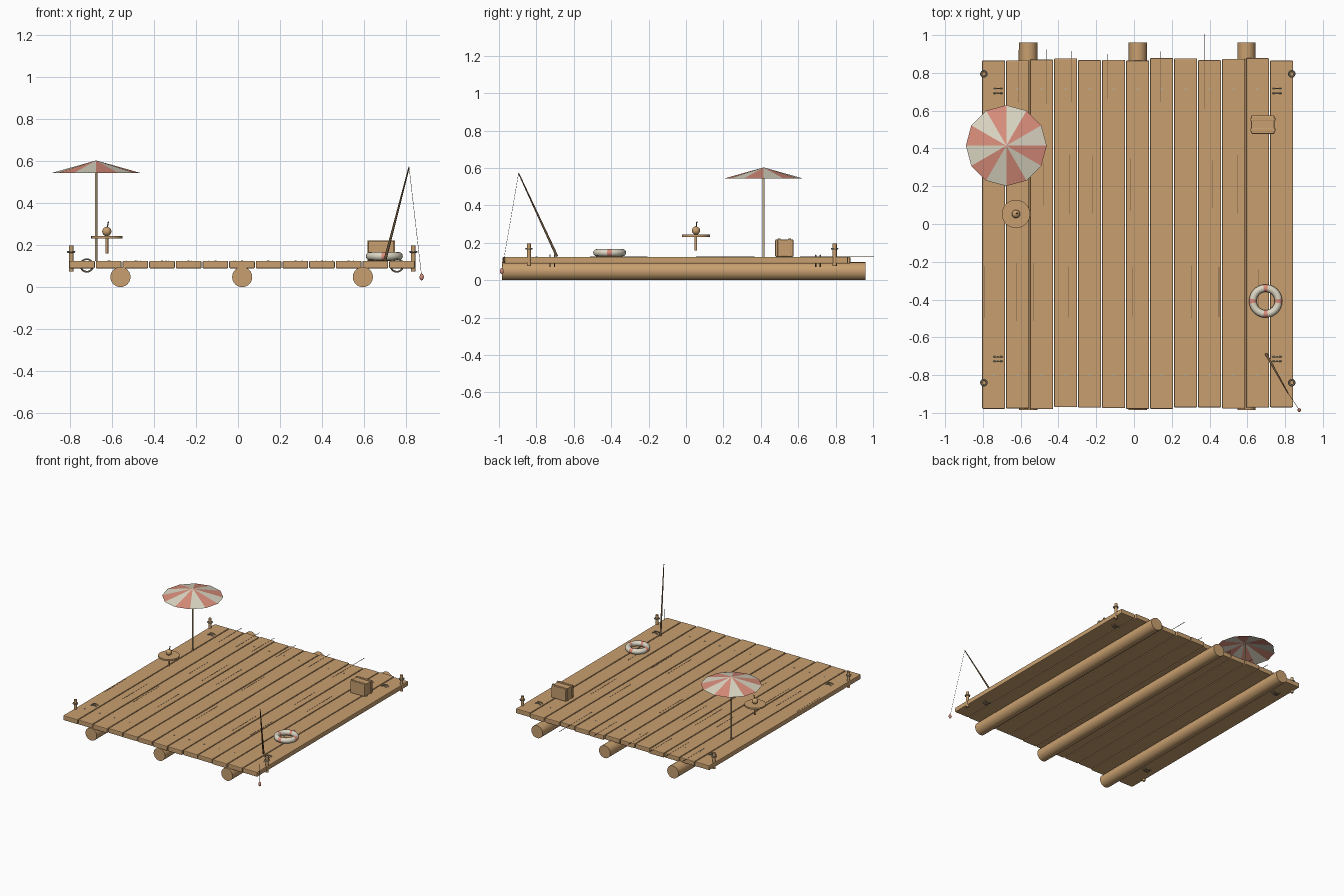
import bpy, bmesh, math, random
from mathutils import Vector

if "Cube" in bpy.data.objects:
    bpy.data.objects.remove(bpy.data.objects["Cube"], do_unlink=True)
random.seed(4)


def material(name, r, g, b):
    m = bpy.data.materials.new(name)
    m.use_nodes = True
    m.diffuse_color = (r, g, b, 1)
    bsdf = next(n for n in m.node_tree.nodes if n.type == 'BSDF_PRINCIPLED')
    bsdf.inputs["Base Color"].default_value = (r, g, b, 1)
    return m


WOOD = material("wood", 0.58, 0.35, 0.16)
POLE = material("pale_wood", 0.55, 0.42, 0.25)
DARK = material("dark_wood", 0.2, 0.12, 0.06)
RED = material("faded_red", 0.7, 0.27, 0.2)
CREAM = material("cream", 0.72, 0.68, 0.55)
ROPE = material("rope", 0.36, 0.3, 0.2)
METAL = material("nail_metal", 0.5, 0.48, 0.44)


def finish(name, bm, mats, smooth=False, bevel=0):
    """Turn a bmesh into a named object with materials and shading."""
    mesh = bpy.data.meshes.new(name)
    bm.to_mesh(mesh)
    bm.free()
    obj = bpy.data.objects.new(name, mesh)
    bpy.context.collection.objects.link(obj)
    for m in mats:
        mesh.materials.append(m)
    if bevel:
        mod = obj.modifiers.new("bevel", 'BEVEL')
        mod.width, mod.segments = bevel, 2
    if smooth:
        bpy.ops.object.select_all(action='DESELECT')
        obj.select_set(True)
        bpy.context.view_layer.objects.active = obj
        bpy.ops.object.shade_smooth_by_angle(angle=math.radians(40))
    return obj


def box(name, lo, hi, mat, bevel=0):
    lo, hi = Vector(lo), Vector(hi)
    bm = bmesh.new()
    bmesh.ops.create_cube(bm, size=1)
    bmesh.ops.scale(bm, vec=hi - lo, verts=bm.verts)
    bmesh.ops.translate(bm, vec=(lo + hi) / 2, verts=bm.verts)
    return finish(name, bm, [mat], bevel=bevel)


def rod(name, a, b, r1, mat, r2=None, sides=12):
    """Round bar from point a to point b, optionally tapered."""
    a, b = Vector(a), Vector(b)
    bm = bmesh.new()
    bmesh.ops.create_cone(bm, cap_ends=True, segments=sides, radius1=r1,
                          radius2=r1 if r2 is None else r2, depth=(b - a).length)
    obj = finish(name, bm, [mat], smooth=True)
    obj.location = (a + b) / 2
    obj.rotation_euler = (b - a).to_track_quat('Z', 'Y').to_euler()
    return obj


def ball(name, center, r, mat, stretch=1):
    bm = bmesh.new()
    bmesh.ops.create_uvsphere(bm, u_segments=16, v_segments=10, radius=r)
    obj = finish(name, bm, [mat], smooth=True)
    obj.location, obj.scale = center, (1, 1, stretch)
    return obj


def ring(name, center, major, minor, mats, rule=None, upright=False, n=32, k=10):
    bm = bmesh.new()
    grid = []
    for i in range(n):
        a = math.tau * i / n
        row = []
        for j in range(k):
            b = math.tau * j / k
            d = major + minor * math.cos(b)
            row.append(bm.verts.new((d * math.cos(a), d * math.sin(a), minor * math.sin(b))))
        grid.append(row)
    for i in range(n):
        for j in range(k):
            p, q, t = grid[i], grid[(i + 1) % n], (j + 1) % k
            f = bm.faces.new((p[j], q[j], q[t], p[t]))
            f.material_index = rule(i) if rule else 0
    obj = finish(name, bm, mats, smooth=True)
    obj.location = center
    if upright:
        obj.rotation_euler.x = math.pi / 2
    return obj


DECK = 0.125

# Floating logs under the deck
for i, x in enumerate((-0.56, 0.02, 0.595)):
    rod(f"log_{i}", (x, -0.985, 0.048), (x, 0.96, 0.048), 0.048, WOOD, sides=24)

# Deck planks of slightly uneven length, each nailed at both ends
STEP = 0.127
for i in range(13):
    x = -0.743 + STEP * i
    front = -0.975 + random.uniform(-0.006, 0.006)
    back = 0.872 + random.uniform(-0.008, 0.008)
    box(f"plank_{i}", (x - 0.061, front, 0.089), (x + 0.061, back, DECK), WOOD, bevel=0.005)
    for end, y in (("front", -0.8), ("back", 0.714)):
        rod(f"nail_{end}_{i}", (x, y, DECK - 0.004), (x, y, DECK + 0.002), 0.005, METAL, sides=8)

# Thin wood grain lines in three bands along the deck
bands = {
    0.78: (-0.61, -0.465, -0.33, -0.14, 0.14),
    0.21: (-0.48, -0.34, -0.22, -0.02, 0.415, 0.55),
    -0.36: (-0.79, -0.62, -0.53, -0.345, -0.01, 0.305, 0.45, 0.66),
}
for mid, xs in bands.items():
    for x in xs:
        h = random.uniform(0.11, 0.16)
        box(f"grain_line_{x}", (x - 0.0015, mid - h, DECK - 0.001),
            (x + 0.0015, mid + h, DECK + 0.001), DARK)
box("long_grain_line", (0.373, 0.61, DECK - 0.001), (0.376, 1.005, DECK + 0.001), DARK)

# Corner mooring posts with rope collars, and paired lashing loops
for side, px, lx in (("right", -0.795, -0.72), ("left", 0.835, 0.757)):
    for end, py, ly in (("front", -0.84, -0.715), ("back", 0.795, 0.705)):
        tag = f"{end}_{side}"
        rod(f"post_{tag}", (px, py, 0.075), (px, py, 0.197), 0.011, WOOD)
        ring(f"post_collar_{tag}", (px, py, 0.168), 0.015, 0.005, [ROPE], n=16, k=8)
        for j, dy in enumerate((-0.012, 0.012)):
            ring(f"lashing_{tag}_{j}", (lx, ly + dy, 0.103), 0.03, 0.004,
                 [ROPE], upright=True, n=20, k=6)

# Parasol with alternating panels
ux, uy = -0.676, 0.415
rod("parasol_pole", (ux, uy, DECK), (ux, uy, 0.6), 0.006, POLE)
bm = bmesh.new()
top = bm.verts.new((0, 0, 0.06))
rim = [bm.verts.new((0.214 * math.cos(math.tau * i / 12), 0.214 * math.sin(math.tau * i / 12), 0))
       for i in range(12)]
for i in range(12):
    bm.faces.new((top, rim[i], rim[(i + 1) % 12])).material_index = i % 2
canopy = finish("parasol_canopy", bm, [CREAM, RED])
canopy.location = (ux, uy, 0.543)

# Small round table with a drink
tx, ty = -0.625, 0.053
rod("table_leg", (tx, ty, 0.16), (tx, ty, 0.235), 0.007, WOOD)
rod("table_top", (tx, ty, 0.232), (tx, ty, 0.244), 0.075, WOOD, sides=24)
ball("coconut_drink", (tx, ty, 0.265), 0.022, WOOD)
rod("drinking_straw", (tx, ty, 0.275), (tx + 0.008, ty + 0.005, 0.313), 0.003, DARK, sides=8)

# Storage chest with two straps
box("chest", (0.62, 0.477, DECK), (0.744, 0.575, 0.218), WOOD, bevel=0.006)
for i, y in enumerate((0.498, 0.554)):
    box(f"chest_strap_{i}", (0.616, y - 0.008, DECK), (0.748, y + 0.008, 0.222), WOOD, bevel=0.002)

# Life ring with four coloured bands
ring("life_ring", (0.697, -0.408, 0.147), 0.068, 0.02, [CREAM, RED],
     rule=lambda i: int((i + 1) % 10 < 2), n=40, k=12)

# Fishing rod, line and float
tip, bob = (0.815, -0.895, 0.572), (0.875, -0.985, 0.048)
rod("fishing_rod", (0.7, -0.69, 0.128), tip, 0.007, DARK, r2=0.003, sides=10)
rod("fishing_line", tip, bob, 0.001, ROPE, sides=6)
ball("fishing_float", bob, 0.01, RED, stretch=1.6)
